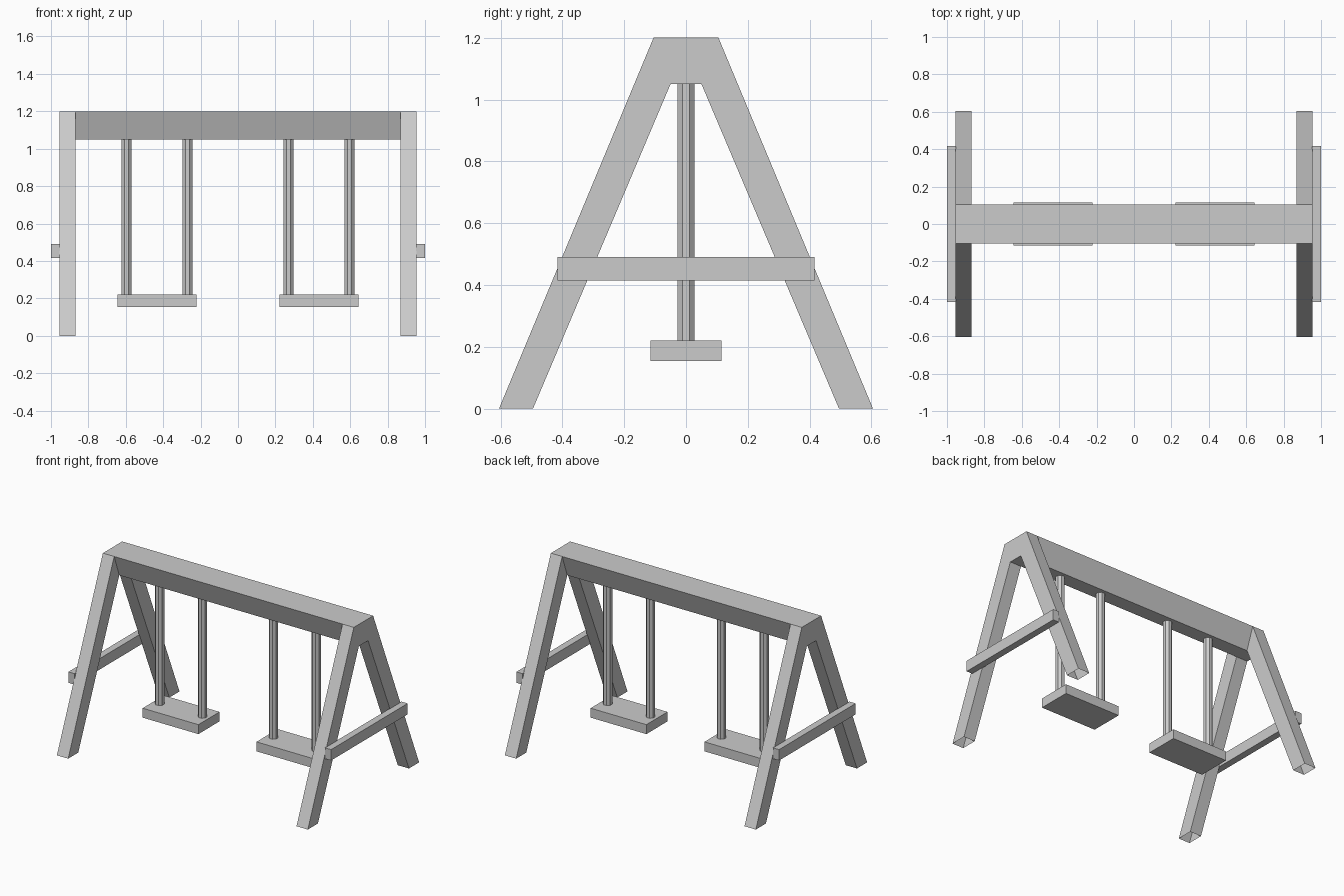
import bpy, bmesh, math
from mathutils import Matrix

cube = bpy.data.objects.get("Cube")
if cube:
    bpy.data.objects.remove(cube)

grey = bpy.data.materials.new("light_grey")
grey.use_nodes = True
grey.diffuse_color = (0.6, 0.6, 0.6, 1)
grey.node_tree.nodes["Principled BSDF"].inputs["Base Color"].default_value = grey.diffuse_color


def add_object(name, bm):
    bmesh.ops.recalc_face_normals(bm, faces=bm.faces)
    mesh = bpy.data.meshes.new(name)
    bm.to_mesh(mesh)
    bm.free()
    mesh.materials.append(grey)
    obj = bpy.data.objects.new(name, mesh)
    bpy.context.collection.objects.link(obj)
    return obj


def prism(name, profile, x0, x1, open_base=False):
    """Extrude a (y, z) profile along x, optionally leaving the ground faces open."""
    bm = bmesh.new()
    face = bm.faces.new([bm.verts.new((x0, y, z)) for y, z in profile])
    new = bmesh.ops.extrude_face_region(bm, geom=[face], use_keep_orig=True)["geom"]
    verts = [v for v in new if isinstance(v, bmesh.types.BMVert)]
    bmesh.ops.translate(bm, verts=verts, vec=(x1 - x0, 0, 0))
    bmesh.ops.recalc_face_normals(bm, faces=bm.faces)
    if open_base:
        base = [f for f in bm.faces if all(abs(v.co.z) < 1e-5 for v in f.verts)]
        bmesh.ops.delete(bm, geom=base, context='FACES_ONLY')
    return add_object(name, bm)


def box(name, x0, x1, half_y, z0, z1):
    return prism(name, [(-half_y, z0), (half_y, z0), (half_y, z1), (-half_y, z1)], x0, x1)


def rope(name, x, z0, z1, sides=8, flat_radius=0.027):
    bm = bmesh.new()
    radius = flat_radius / math.cos(math.pi / sides)
    place = Matrix.Translation((x, 0, (z0 + z1) / 2)) @ Matrix.Rotation(math.pi / sides, 4, 'Z')
    bmesh.ops.create_cone(bm, cap_ends=True, segments=sides, radius1=radius,
                          radius2=radius, depth=z1 - z0, matrix=place)
    return add_object(name, bm)


TOP, UNDER = 1.2, 1.05        # beam heights
LEG_IN, LEG_OUT = 0.869, 0.955
SEAT_X, SEAT_TOP = 0.433, 0.22

# Top beam, narrowing downwards
prism("top_beam", [(-0.105, TOP), (0.105, TOP), (0.05, UNDER), (-0.05, UNDER)], -LEG_IN, LEG_IN)

# A-shaped end frame outline
half = [(0.05, UNDER), (0.495, 0), (0.605, 0), (0.105, TOP)]
outline = half + [(-y, z) for y, z in reversed(half)]

for side, s in (("left", 1), ("right", -1)):
    prism(side + "_end_frame", outline, s * LEG_IN, s * LEG_OUT, open_base=True)
    box(side + "_cross_brace", s * (LEG_OUT - 0.003), s * 1.0, 0.416, 0.415, 0.49)
    box(side + "_seat", s * SEAT_X - 0.212, s * SEAT_X + 0.212, 0.115, 0.155, SEAT_TOP)
    for place, offset in (("inner", -0.163), ("outer", 0.163)):
        rope(f"{side}_{place}_rope", s * (SEAT_X + offset), SEAT_TOP, UNDER)
